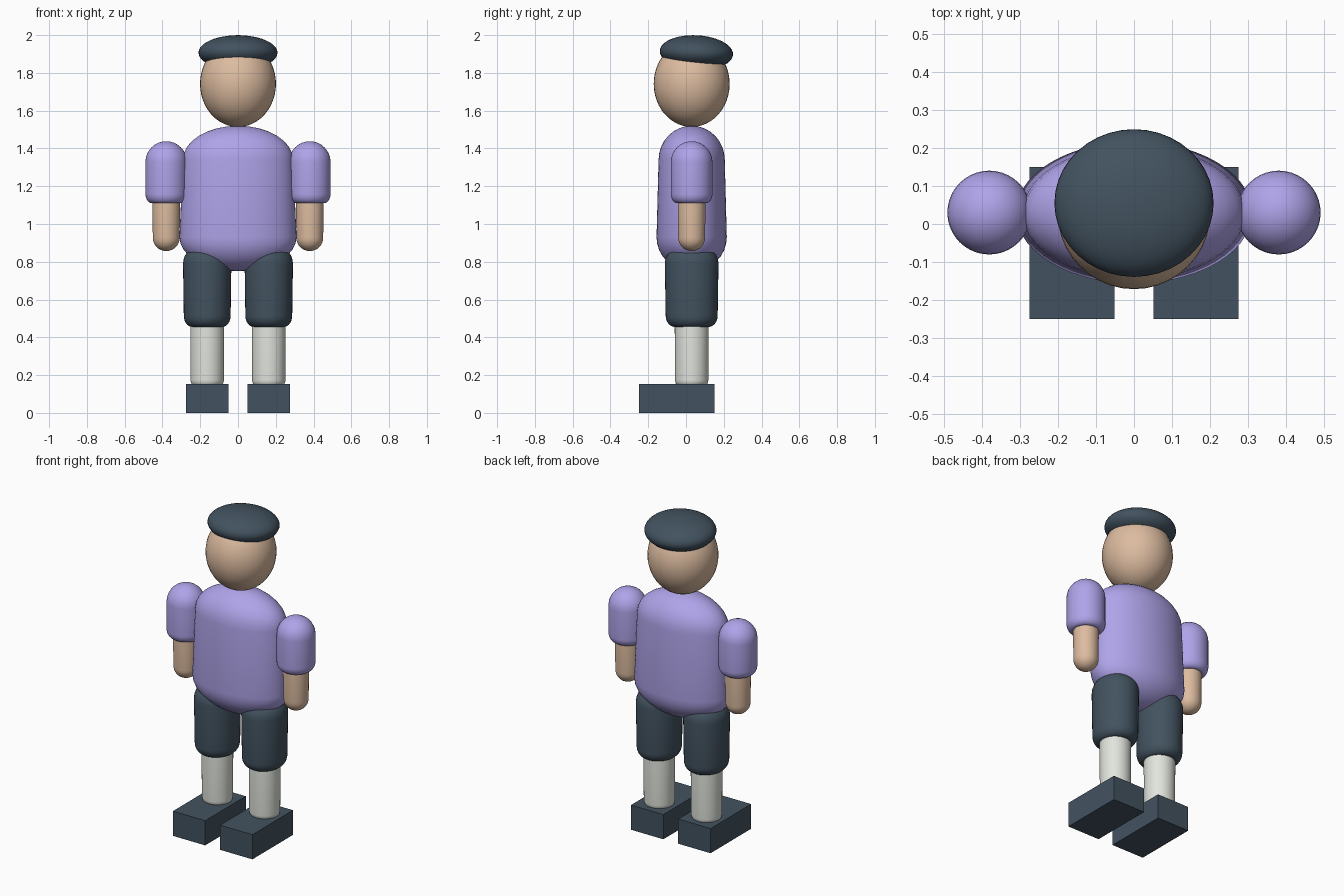
import bpy, bmesh
from math import sin, cos, pi, radians

if "Cube" in bpy.data.objects:
    bpy.data.objects.remove(bpy.data.objects["Cube"])


def material(name, rgb):
    m = bpy.data.materials.new(name)
    m.diffuse_color = (*rgb, 1)
    m.use_nodes = True
    m.node_tree.nodes["Principled BSDF"].inputs["Base Color"].default_value = m.diffuse_color
    return m


SHIRT = material("lilac", (0.43, 0.37, 0.82))
DARK = material("slate", (0.055, 0.085, 0.115))
SKIN = material("skin", (0.72, 0.50, 0.35))
SOCK = material("sock_white", (0.75, 0.78, 0.72))
Y = 0.03  # depth of the body axis


def finish(bm, name, mat, loc=(0, 0, 0), smooth=True):
    bmesh.ops.recalc_face_normals(bm, faces=bm.faces)
    me = bpy.data.meshes.new(name)
    bm.to_mesh(me)
    bm.free()
    ob = bpy.data.objects.new(name, me)
    bpy.context.collection.objects.link(ob)
    me.materials.append(mat)
    ob.location = loc
    for p in me.polygons:
        p.use_smooth = smooth
    return ob


def ellipsoid(name, mat, loc, radii, tilt=0):
    bm = bmesh.new()
    bmesh.ops.create_uvsphere(bm, u_segments=40, v_segments=24, radius=1)
    bmesh.ops.scale(bm, vec=radii, verts=bm.verts)
    ob = finish(bm, name, mat, loc)
    ob.rotation_euler.x = tilt
    return ob


def rounded_column(name, mat, x, bottom, top, flat=0.0, flat_top=0.0, depth=1.0, segs=40, n=8):
    """Lathed column; bottom and top are (z_end, radius, rounding_height)."""
    prof = []
    for (z, r, h), f, s in ((bottom, flat, 1), (top, flat_top, -1)):
        arc = [(f + (r - f) * sin(i / n * pi / 2), z + s * h * (1 - cos(i / n * pi / 2)))
               for i in range(n + 1)]
        arc.insert(0, (0.0, z))
        prof += arc if s > 0 else arc[::-1]
    bm = bmesh.new()
    verts = [bm.verts.new((r, 0, z)) for r, z in prof]
    edges = [bm.edges.new(e) for e in zip(verts, verts[1:])]
    bmesh.ops.spin(bm, geom=verts + edges, cent=(0, 0, 0), axis=(0, 0, 1),
                   angle=2 * pi, steps=segs)
    bmesh.ops.remove_doubles(bm, verts=bm.verts, dist=1e-5)
    bmesh.ops.scale(bm, vec=(1, depth, 1), verts=bm.verts)
    return finish(bm, name, mat, (x, Y, 0))


def box(name, mat, loc, size):
    bm = bmesh.new()
    bmesh.ops.create_cube(bm, size=1)
    bmesh.ops.scale(bm, vec=size, verts=bm.verts)
    return finish(bm, name, mat, loc, smooth=False)


# Head and flat cap
ellipsoid("head", SKIN, (0, Y, 1.742), (0.201, 0.201, 0.228))
ellipsoid("cap", DARK, (0, 0.055, 1.907), (0.209, 0.194, 0.092), radians(-3))

# Oval torso
rounded_column("torso", SHIRT, 0, (0.75, 0.31, 0.18), (1.52, 0.292, 0.18), depth=0.6, segs=56)

# Arms and legs, one of each per side
for side, s in (("left", 1), ("right", -1)):
    rounded_column(side + "_sleeve", SHIRT, s * 0.38,
                   (1.11, 0.11, 0.05), (1.438, 0.11, 0.11), flat=0.075)
    rounded_column(side + "_forearm", SKIN, s * 0.38,
                   (0.857, 0.071, 0.07), (1.2, 0.074, 0.02), flat_top=0.05)
    rounded_column(side + "_shorts_leg", DARK, s * 0.163,
                   (0.455, 0.124, 0.06), (0.9, 0.128, 0.11), flat=0.08, depth=1.11)
    rounded_column(side + "_sock", SOCK, s * 0.163,
                   (0.145, 0.088, 0.03), (0.52, 0.09, 0.03), flat=0.07, flat_top=0.07)
    box(side + "_shoe", DARK, (s * 0.163, -0.05, 0.077), (0.223, 0.4, 0.154))
